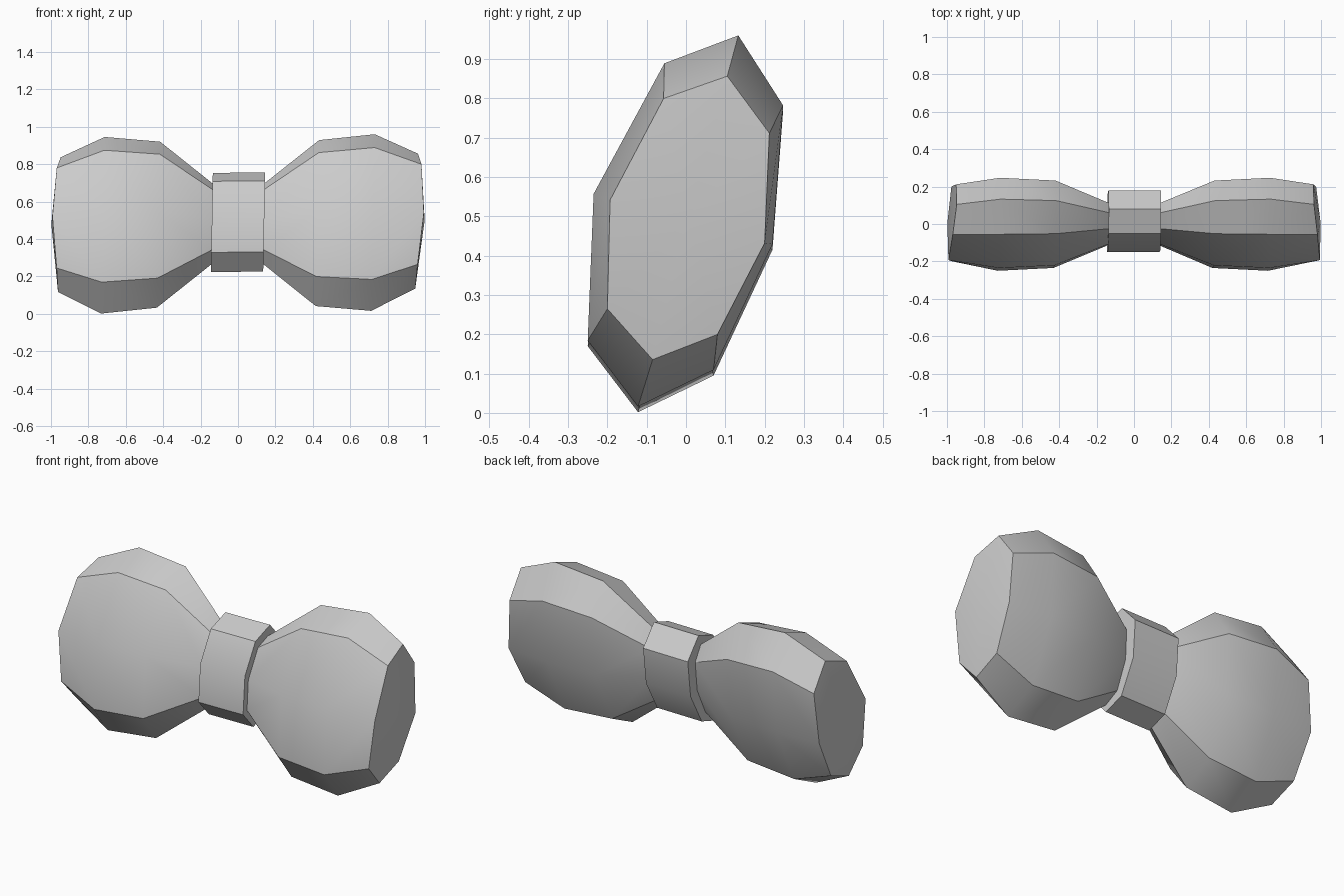
import bpy, bmesh, math

if "Cube" in bpy.data.objects:
    bpy.data.objects.remove(bpy.data.objects["Cube"])

# Eight-sided tilted cross-sections as (y, z)
WIDE = [(-.055, .882), (.133, .953), (.247, .775), (.22, .422),
        (.07, .102), (-.122, .009), (-.25, .177), (-.235, .55)]
END = [(-.057, .79), (.105, .847), (.212, .702), (.20, .422),
       (.08, .19), (-.085, .126), (-.2, .255), (-.193, .532)]
END_X = [.975, .955, .955, .975, .96, .955, .965, .993]
KNOT = [(-.05, .71), (.08, .755), (.18, .645), (.16, .44),
        (.065, .265), (-.055, .225), (-.15, .33), (-.14, .545)]
ZC = .482


def ring(section, x, s=1.0):
    return [(x, y * s, ZC + (z - ZC) * s) for y, z in section]


def loft(name, rings, tip=None, side=1):
    """Skin the rings; optionally close the last one onto a tip point."""
    bm = bmesh.new()

    def vert(p):
        x, y, z = p[0] * side, p[1], p[2]
        # slight skew of the whole piece
        return bm.verts.new((x + .02 * (z - .49), y, z + .01 * x))

    loops = [[vert(p) for p in r] for r in rings]
    n = len(loops[0])
    for a, b in zip(loops, loops[1:]):
        for i in range(n):
            j = (i + 1) % n
            bm.faces.new((a[i], a[j], b[j], b[i]))
    if tip:
        t = vert(tip)
        for i in range(n):
            bm.faces.new((loops[-1][i], loops[-1][(i + 1) % n], t))
    bmesh.ops.recalc_face_normals(bm, faces=bm.faces)
    # make sure the open shells face outwards
    mid = sum((f.calc_center_median().x for f in bm.faces)) / len(bm.faces)
    out = sum(f.normal.dot(f.calc_center_median() - type(f.normal)((mid, 0, ZC)))
              * f.calc_area() for f in bm.faces)
    if out < 0:
        bmesh.ops.reverse_faces(bm, faces=bm.faces)
    me = bpy.data.meshes.new(name)
    bm.to_mesh(me)
    bm.free()
    ob = bpy.data.objects.new(name, me)
    bpy.context.collection.objects.link(ob)
    bpy.ops.object.select_all(action='DESELECT')
    ob.select_set(True)
    bpy.context.view_layer.objects.active = ob
    bpy.ops.object.shade_smooth_by_angle(angle=math.radians(30))
    return ob


# Flared wings, left and right
end = [(x, y, z) for x, (y, z) in zip(END_X, END)]
wing = [ring(WIDE, .14, .46), ring(WIDE, .425, .94), ring(WIDE, .722), end]
for name, side in (("right_wing", 1), ("left_wing", -1)):
    loft(name, wing, tip=(.998, .005, .49), side=side)

# Centre knot with side shoulders meeting the wings
loft("centre_knot", [ring(WIDE, -.14, .46), ring(KNOT, -.14),
                     ring(KNOT, .14), ring(WIDE, .14, .46)])
